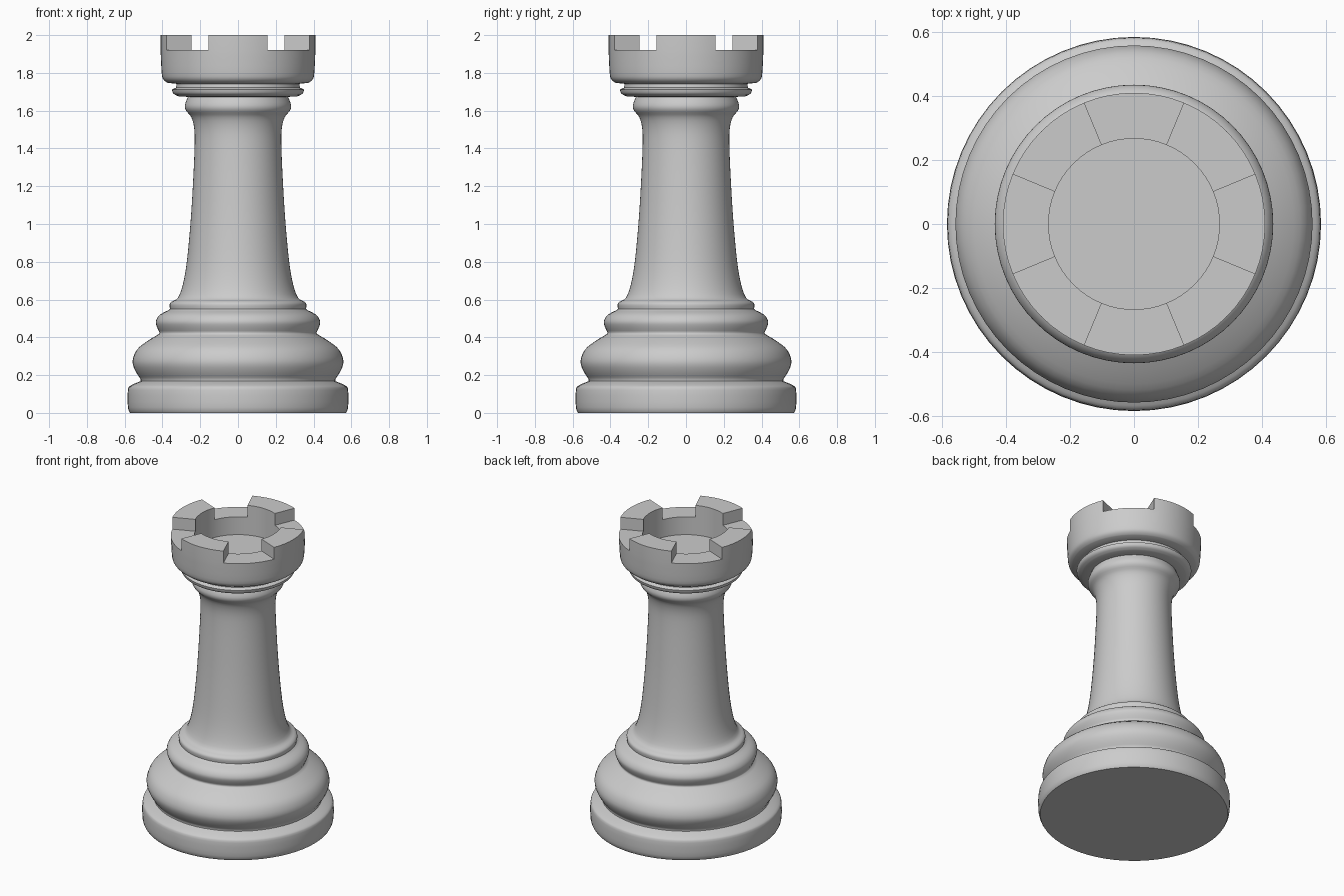
import bpy, bmesh, math
from mathutils import Vector

if "Cube" in bpy.data.objects:
    bpy.data.objects.remove(bpy.data.objects["Cube"])

SEG = 64      # sides of the lathe (multiple of 16, so merlon edges land on 22.5 deg)
STEPS = 3     # curve steps between profile points

# Profile as smooth (radius, height) runs; runs meet at creases
runs = [
    [(0.572, 0.0), (0.583, 0.03), (0.583, 0.12), (0.568, 0.145), (0.515, 0.168)],    # foot
    [(0.515, 0.178), (0.545, 0.225), (0.558, 0.275), (0.535, 0.335),
     (0.48, 0.38), (0.418, 0.418)],                                                   # big bulge
    [(0.415, 0.425), (0.431, 0.46), (0.434, 0.488), (0.413, 0.52), (0.365, 0.545)],   # bead
    [(0.36, 0.55), (0.362, 0.575), (0.35, 0.59), (0.318, 0.61), (0.292, 0.68),
     (0.271, 0.8), (0.252, 1.0), (0.239, 1.2), (0.23, 1.4), (0.231, 1.5),
     (0.247, 1.565), (0.275, 1.6), (0.281, 1.63), (0.265, 1.673)],                    # column
    [(0.315, 1.676), (0.342, 1.69), (0.35, 1.712)],                                   # collar
    [(0.328, 1.722), (0.325, 1.742)],                                                 # neck
    [(0.375, 1.748), (0.395, 1.765), (0.404, 1.80), (0.41, 1.92)],                    # head
    [(0.267, 1.92)],                                                                  # rim
    [(0.267, 1.80)],                                                                  # cup
]


def smooth_run(pts):
    """Catmull-Rom curve through one run of profile points."""
    p = [Vector(q) for q in pts]
    out = [p[0]]
    for i in range(len(p) - 1):
        a, b, c, d = p[max(i - 1, 0)], p[i], p[i + 1], p[min(i + 2, len(p) - 1)]
        for k in range(1, STEPS + 1):
            t = k / STEPS
            out.append(0.5 * (2 * b + (c - a) * t + (2 * a - 5 * b + 4 * c - d) * t * t
                              + (3 * b - a - 3 * c + d) * t ** 3))
    return out


profile = [pt for run in runs for pt in smooth_run(run)]

# Lathe the body
bm = bmesh.new()
rings = []
for r, z in profile:
    rings.append([bm.verts.new((r * math.cos(2 * math.pi * i / SEG),
                                r * math.sin(2 * math.pi * i / SEG), z)) for i in range(SEG)])
rim = []
for n, (lo, hi) in enumerate(zip(rings, rings[1:])):
    for i in range(SEG):
        j = (i + 1) % SEG
        f = bm.faces.new((lo[i], lo[j], hi[j], hi[i]))
        if n == len(rings) - 3:
            rim.append(f)
bm.faces.new(list(reversed(rings[0])))   # underside
bm.faces.new(rings[-1])                  # cup floor

# Raise four merlons from the rim, centred on the x and y axes
eighth = SEG // 8
merlon_faces = [f for i, f in enumerate(rim) if ((i + eighth // 2) // eighth) % 2 == 0]
res = bmesh.ops.extrude_face_region(bm, geom=merlon_faces)
top = [v for v in res["geom"] if isinstance(v, bmesh.types.BMVert)]
bmesh.ops.translate(bm, vec=(0, 0, 0.08), verts=top)
bmesh.ops.delete(bm, geom=[f for f in merlon_faces if f.is_valid], context='FACES_ONLY')
bmesh.ops.recalc_face_normals(bm, faces=bm.faces[:])

mesh = bpy.data.meshes.new("tower_piece")
bm.to_mesh(mesh)
bm.free()
obj = bpy.data.objects.new("tower_piece", mesh)
bpy.context.collection.objects.link(obj)

# Smooth shading with crisp battlements
bpy.context.view_layer.objects.active = obj
obj.select_set(True)
bpy.ops.object.shade_smooth_by_angle(angle=math.radians(50))
